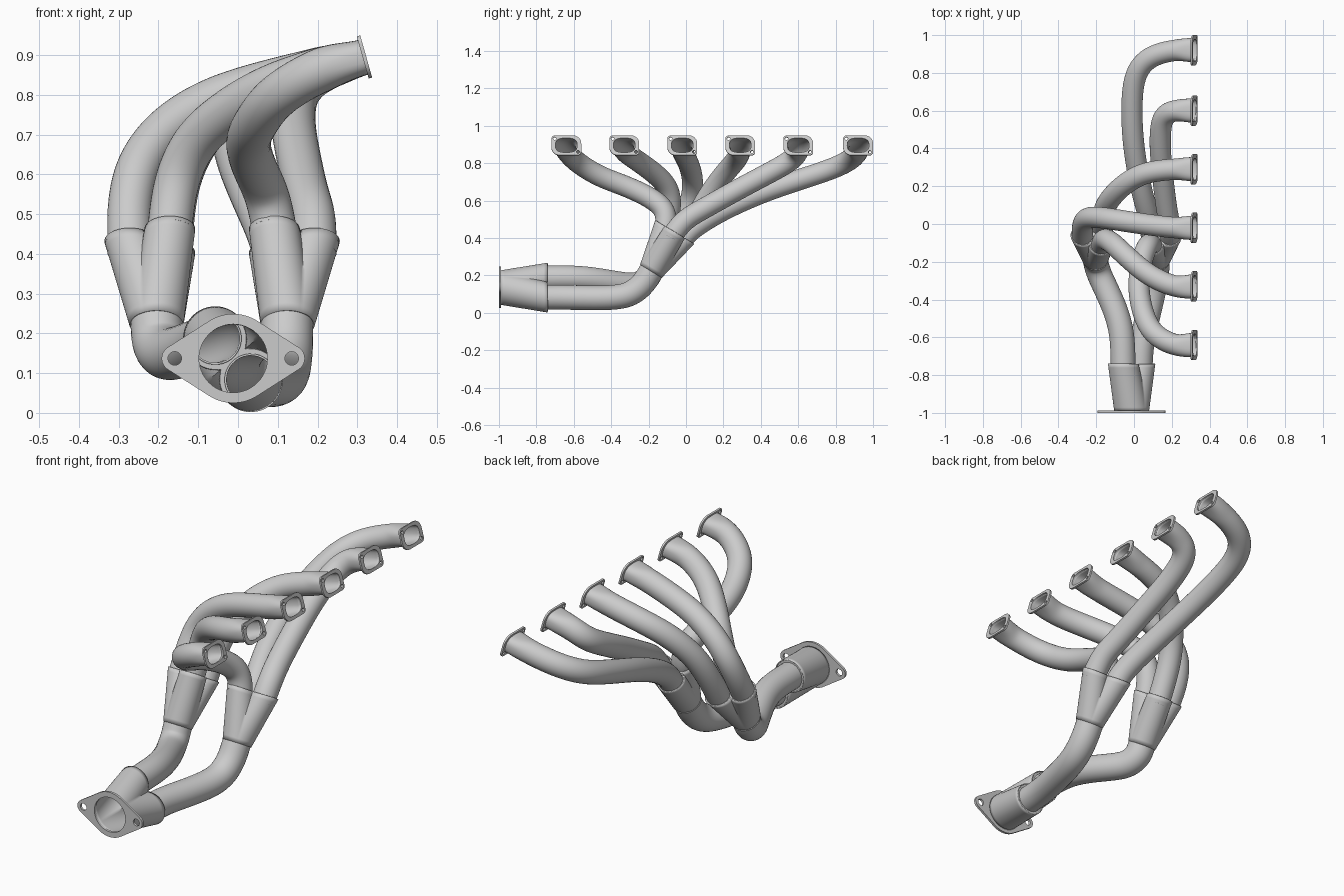
import bpy, bmesh
from math import sin, cos, pi, sqrt, acos, atan2, radians, copysign
from mathutils import Vector as V, Matrix

if "Cube" in bpy.data.objects:
    bpy.data.objects.remove(bpy.data.objects["Cube"])

N = 32


def frame(o, x, y):
    x, y = V(x).normalized(), V(y).normalized()
    z = x.cross(y)
    return Matrix((x, y, z)).transposed().to_4x4() if o is None else \
        Matrix.Translation(o) @ Matrix((x, y, z)).transposed().to_4x4()


def finish(ob, angle=35):
    bpy.ops.object.select_all(action='DESELECT')
    ob.select_set(True)
    bpy.context.view_layer.objects.active = ob
    if ob.type == 'CURVE':
        bpy.ops.object.convert(target='MESH')
        ob = bpy.context.object
    bpy.ops.object.shade_smooth_by_angle(angle=radians(angle))
    return ob


def skin(name, rings, wall, angle=35):
    """Join rings of points into an open thin-walled shell."""
    bm = bmesh.new()
    vs = [[bm.verts.new(p) for p in r] for r in rings]
    n = len(rings[0])
    for a, b in zip(vs, vs[1:]):
        for i in range(n):
            j = (i + 1) % n
            bm.faces.new((a[i], a[j], b[j], b[i]))
    bmesh.ops.recalc_face_normals(bm, faces=bm.faces)
    me = bpy.data.meshes.new(name)
    bm.to_mesh(me)
    bm.free()
    ob = bpy.data.objects.new(name, me)
    bpy.context.collection.objects.link(ob)
    finish(ob, angle)
    m = ob.modifiers.new('wall', 'SOLIDIFY')
    m.thickness, m.offset = wall, -1
    return ob


def plate(name, loops, thick, mat):
    """Flat plate: first loop is the outline, the rest are holes."""
    cu = bpy.data.curves.new(name, 'CURVE')
    cu.dimensions, cu.fill_mode, cu.extrude = '2D', 'BOTH', thick / 2
    for pts in loops:
        sp = cu.splines.new('POLY')
        sp.points.add(len(pts) - 1)
        for p, (x, y) in zip(sp.points, pts):
            p.co = (x, y, 0, 1)
        sp.use_cyclic_u = True
    ob = bpy.data.objects.new(name, cu)
    bpy.context.collection.objects.link(ob)
    ob.matrix_world = mat
    return finish(ob)


def oval(cx, cy, a, b, e=2.0, n=N):
    out = []
    for i in range(n):
        c, s = cos(2 * pi * i / n), sin(2 * pi * i / n)
        out.append((cx + a * copysign(abs(c) ** (2 / e), c), cy + b * copysign(abs(s) ** (2 / e), s)))
    return out


def hull(circles, steps=8):
    """Outline wrapped around circles (x, y, r) given counter-clockwise."""
    k = len(circles)
    nrm = []
    for i in range(k):
        (x, y, r), (x2, y2, r2) = circles[i], circles[(i + 1) % k]
        L = sqrt((x2 - x) ** 2 + (y2 - y) ** 2)
        nrm.append(atan2(y2 - y, x2 - x) - acos((r - r2) / L))
    out = []
    for i, (x, y, r) in enumerate(circles):
        a0 = nrm[i - 1]
        d = (nrm[i] - a0) % (2 * pi)
        out += [(x + r * cos(a0 + d * j / steps), y + r * sin(a0 + d * j / steps)) for j in range(steps + 1)]
    return out


def lobes(angles, d, r, n=96):
    """Outline of overlapping circles set round the origin."""
    out = []
    for i in range(n):
        t = 2 * pi * i / n + angles[0]
        p = max(cos(t - a) for a in angles)
        q = d * p + sqrt(max(r * r - d * d * (1 - p * p), 0))
        out.append((q * cos(t), q * sin(t)))
    return out


def smooth_path(pts, per=9):
    pts = [V(p) for p in pts]
    pts = [2 * pts[0] - pts[1]] + pts + [2 * pts[-1] - pts[-2]]
    out = []
    for a, b, c, d in zip(pts, pts[1:], pts[2:], pts[3:]):
        for i in range(per):
            t = i / per
            out.append(.5 * (2 * b + (c - a) * t + (2 * a - 5 * b + 4 * c - d) * t * t + (3 * b - a - 3 * c + d) * t ** 3))
    out.append(pts[-2])
    for _ in range(14):
        out = out[:1] + [(a + 2 * b + c) / 4 for a, b, c in zip(out, out[1:], out[2:])] + out[-1:]
    return out


def tube(name, pts, r, side, port=None):
    """Sweep a round pipe; port = (half width, half height) flares its start."""
    path = smooth_path(pts)
    side, rings, run = V(side), [], 0
    for i, p in enumerate(path):
        t = (path[min(i + 1, len(path) - 1)] - path[max(i - 1, 0)]).normalized()
        if i:
            run += (p - path[i - 1]).length
        side = (side - t * side.dot(t)).normalized()
        up = side.cross(t)
        a = b = r
        e = 2
        if port:
            k = max(0, 1 - run / .12)
            k = k * k * (3 - 2 * k)
            a, b, e = r + (port[0] - r) * k, r + (port[1] - r) * k, 2 + .8 * k
        rings.append([p + side * x + up * y for x, y in oval(0, 0, a, b, e)])
    return skin(name, rings, .005)


def collector(name, mat, angles, d, r, r_end, depth, hole):
    rings = []
    for i in range(13):
        t = i / 12
        ring = lobes(angles, d * (1 - t), r + (r_end - r) * t)
        rings.append([mat @ V((x, y, depth * t)) for x, y in ring])
    skin(name, rings, .005, 50)
    holes = [oval(d * cos(a), d * sin(a), hole, hole) for a in angles]
    inset = lobes(angles, d, r - .002)
    plate(name + "_divider", [inset] + holes, .006, mat @ Matrix.Translation((0, 0, copysign(.006, depth))))


# three-into-one collectors
AX = V((0, .52, .855)).normalized()
VV = V((0, .855, -.52)).normalized()
D, CAPZ = .067, -.245
ends = {}
for label, cx, base in (("right", .125, 0), ("left", -.205, pi)):
    top = V((cx, -.06, .432))
    angs = [base + 2 * pi * i / 3 for i in range(3)]
    collector(label + "_collector", frame(top, (1, 0, 0), VV), angs, D, .064, .068, CAPZ, .051)
    for a in angs:
        where = "outer" if abs(sin(a)) < .1 else ("back" if sin(a) > 0 else "front")
        ends[label, where] = top + V((1, 0, 0)) * D * cos(a) + VV * D * sin(a)

# primary pipes: port y, collector slot, points between
runners = [
    (-.64, "right", "front", [(.1, -.575, .80), (.045, -.46, .73), (.025, -.33, .68), (.04, -.2, .62), (.072, -.115, .55)]),
    (-.33, "left", "front", [(.08, -.27, .82), (-.03, -.18, .755), (-.11, -.105, .68), (-.155, -.08, .58)]),
    (-.02, "left", "outer", [(.05, 0, .825), (-.08, .02, .78), (-.185, .035, .71), (-.25, .03, .62), (-.272, -.01, .52)]),
    (.29, "left", "back", [(.06, .27, .82), (-.05, .21, .75), (-.125, .135, .65), (-.16, .07, .54)]),
    (.60, "right", "outer", [(.15, .555, .81), (.138, .42, .735), (.15, .27, .655), (.17, .1, .56), (.188, 0, .5)]),
    (.92, "right", "back", [(.08, .88, .82), (.005, .78, .77), (-.012, .6, .71), (0, .4, .64), (.035, .2, .55), (.075, .05, .46)]),
]
c, s = cos(radians(15.8)), sin(radians(15.8))
ears = hull([(-.06, .035, .02), (-.035, -.01, .045), (.06, -.035, .02), (.035, .01, .045)])
for i, (y, label, where, mid) in enumerate(runners, 1):
    start = V((.318, y, .895))
    end = ends[label, where]
    pts = [start, start - V((c, 0, s)) * .11] + mid + [end, end - AX * .035]
    tube(f"primary_pipe_{i}", pts, .056, (0, 1, 0), (.064, .045))
    plate(f"port_flange_{i}", [ears, oval(0, 0, .058, .040, 2.8), oval(-.0625, .037, .008, .008),
                               oval(.0625, -.037, .008, .008)], .009,
          frame(start, (0, 1, 0), (-s, 0, c)))

# secondary pipes
tube("right_secondary_pipe", [(.123, -.17, .25), (.123, -.187, .222), (.122, -.23, .155), (.115, -.295, .103),
                              (.098, -.38, .083), (.07, -.5, .08), (.04, -.64, .083), (.032, -.76, .083)],
     .066, (1, 0, 0))
tube("left_secondary_pipe", [(-.204, -.17, .25), (-.204, -.187, .222), (-.2, -.215, .175), (-.18, -.275, .148),
                             (-.14, -.36, .155), (-.09, -.48, .175), (-.063, -.6, .187), (-.057, -.76, .187)],
     .066, (1, 0, 0))

# two-into-one outlet collector and its flange
a = radians(130.6)
collector("outlet_collector", frame((-.0125, -.74, .135), (1, 0, 0), (0, 0, 1)),
          [a, a + pi], .0685, .081, .092, .252, .062)
plate("outlet_flange", [hull([(-.147, 0, .033), (0, 0, .112), (.147, 0, .033), (0, 0, .112)], 16),
                        oval(0, 0, .086, .086, 2, 48), oval(-.147, 0, .017, .017), oval(.147, 0, .017, .017)],
      .012, frame((-.012, -.994, .137), (1, 0, 0), (0, 0, 1)))
